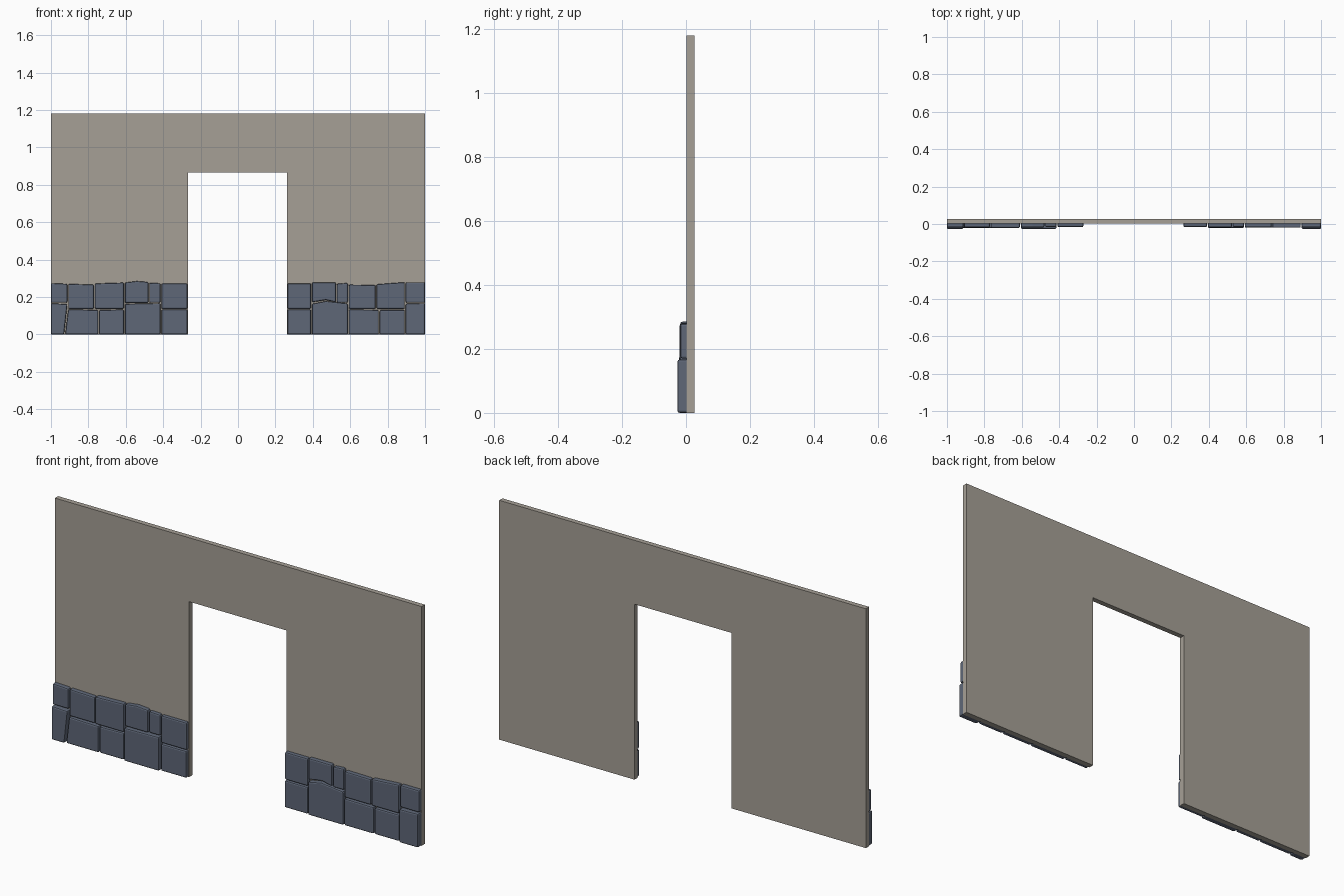
import bpy, bmesh

WALL_FRONT, WALL_BACK = 0.002, 0.027


def material(name, rgb):
    m = bpy.data.materials.new(name)
    m.diffuse_color = (*rgb, 1)
    return m


plaster = material("warm grey plaster", (0.38, 0.35, 0.305))
slate = material("slate blue stone", (0.112, 0.135, 0.185))


def prism(name, outline, y0, y1, mat, bevel=0.0):
    """Extrude an (x, z) outline from y0 (front) to y1, rounding the front edges."""
    bm = bmesh.new()
    front = [bm.verts.new((x, y0, z)) for x, z in outline]
    back = [bm.verts.new((x, y1, z)) for x, z in outline]
    n = len(outline)
    bm.faces.new(front)
    bm.faces.new(back[::-1])
    for i in range(n):
        j = (i + 1) % n
        bm.faces.new((front[j], front[i], back[i], back[j]))
    bmesh.ops.recalc_face_normals(bm, faces=bm.faces[:])
    if bevel:
        edges = [e for e in bm.edges if any(v.co.y < y1 - 1e-5 for v in e.verts)]
        # leave the nearly straight corners of arched tops unrounded
        edges = [e for e in edges if e.calc_face_angle(0) > 0.6]
        bmesh.ops.bevel(bm, geom=edges, offset=bevel, segments=2,
                        profile=0.5, affect='EDGES', clamp_overlap=True)
    me = bpy.data.meshes.new(name)
    bm.to_mesh(me)
    bm.free()
    me.materials.append(mat)
    ob = bpy.data.objects.new(name, me)
    bpy.context.collection.objects.link(ob)
    return ob


# Wall panel with doorway
prism("wall_panel", [(-1, 0), (-0.268, 0), (-0.268, 0.865), (0.262, 0.865),
                     (0.262, 0), (1, 0), (1, 1.18), (-1, 1.18)],
      WALL_FRONT, WALL_BACK, plaster)

# Stones: left x, right x, bottom z, top z at left, top z at right, depth
left_stones = [
    (-1.0, -0.91, 0.0, 0.166, 0.162, 0.027),
    (-0.91, -0.745, 0.0, 0.134, 0.130, 0.021),
    (-0.745, -0.607, 0.0, 0.130, 0.133, 0.019),
    (-0.607, -0.412, 0.0, 0.163, 0.167, 0.026),
    (-0.412, -0.268, 0.0, 0.133, 0.133, 0.017),
    (-1.0, -0.91, 0.170, 0.274, 0.270, 0.019),
    (-0.91, -0.768, 0.137, 0.270, 0.266, 0.018),
    (-0.768, -0.607, 0.137, 0.272, 0.277, 0.021),
    (-0.607, -0.477, 0.168, 0.277, 0.280, 0.018),
    (-0.477, -0.412, 0.170, 0.276, 0.273, 0.016),
    (-0.412, -0.268, 0.137, 0.272, 0.272, 0.015),
]
right_stones = [
    (0.262, 0.393, 0.0, 0.133, 0.133, 0.017),
    (0.393, 0.590, 0.0, 0.163, 0.165, 0.022),
    (0.590, 0.755, 0.0, 0.133, 0.131, 0.020),
    (0.755, 0.894, 0.0, 0.130, 0.131, 0.019),
    (0.894, 1.0, 0.0, 0.164, 0.167, 0.027),
    (0.262, 0.393, 0.137, 0.273, 0.273, 0.016),
    (0.393, 0.526, 0.172, 0.278, 0.278, 0.018),
    (0.526, 0.590, 0.170, 0.271, 0.275, 0.016),
    (0.590, 0.738, 0.137, 0.266, 0.264, 0.018),
    (0.738, 0.894, 0.137, 0.268, 0.279, 0.020),
    (0.894, 1.0, 0.170, 0.279, 0.279, 0.018),
]
GAP = 0.0025
for side, stones in (("left", left_stones), ("right", right_stones)):
    for i, (x0, x1, z0, zl, zr, d) in enumerate(stones):
        a = x0 + (0 if abs(x0) == 1 else GAP)
        b = x1 - (0 if abs(x1) == 1 else GAP)
        pts = [(a, z0), (b, z0), (b, zr), (a, zl)]
        if side == "left" and i == 0:       # slanted joint at the far left
            pts[1] = (b - 0.018, z0)
        if side == "left" and i == 1:
            pts[0] = (a - 0.016, z0)
        if side == "left" and i == 8:       # gently crowned top
            pts.insert(3, ((a + b) / 2, 0.285))
        if side == "right" and i == 1:      # arched stone and the one resting on it
            pts.insert(3, (0.47, 0.178))
        if side == "right" and i == 6:
            pts.insert(1, (0.47, 0.184))
        prism(f"{side}_stone_{i + 1}", pts, -d, WALL_FRONT, slate, bevel=0.007)
